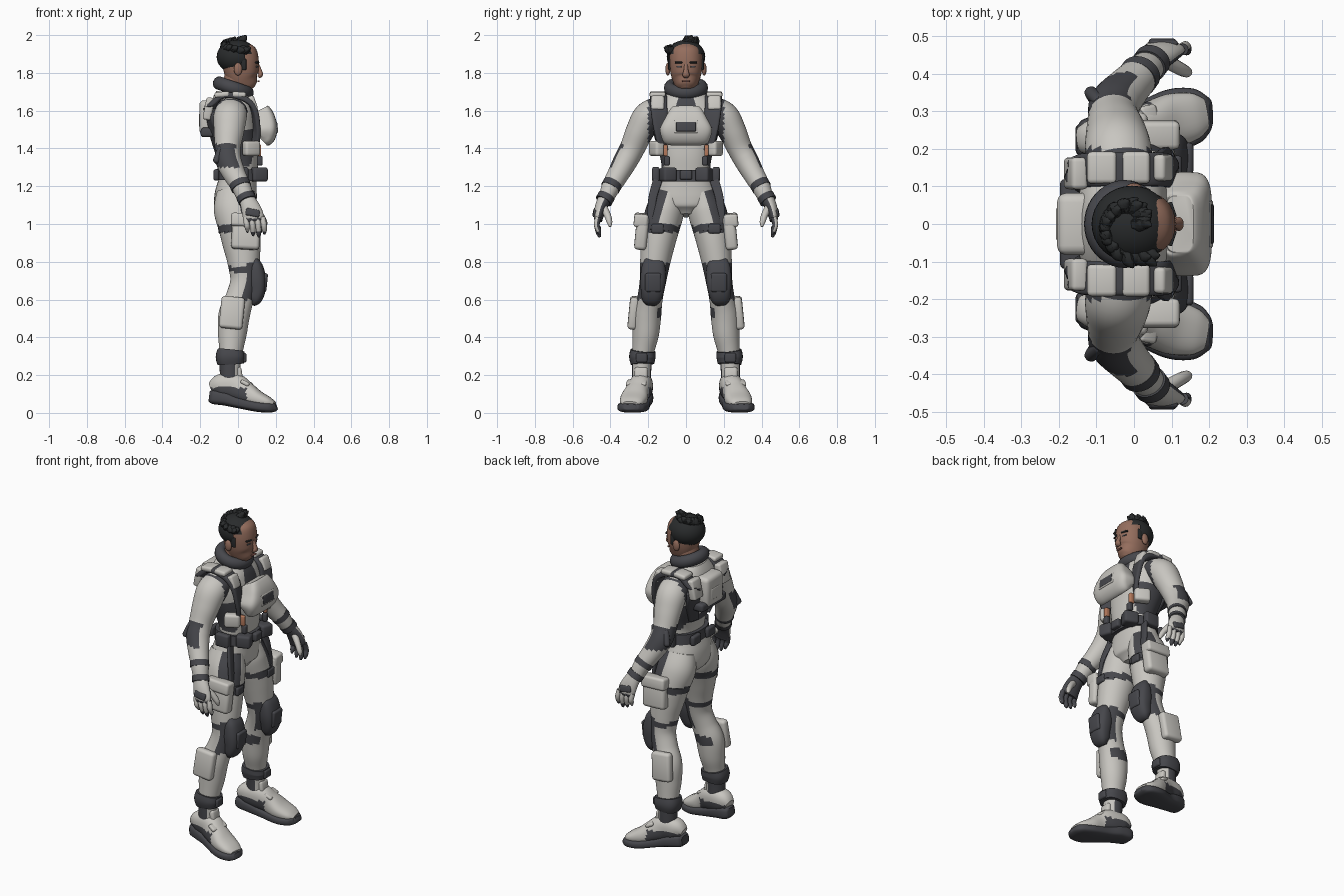
import bpy, bmesh, math, random
from mathutils import Vector, Matrix, Euler

random.seed(4)
PALETTE = {
    "suit_white": (0.58, 0.565, 0.53), "dark_grey": (0.062, 0.063, 0.072),
    "hair_black": (0.022, 0.024, 0.025), "skin": (0.30, 0.155, 0.11),
    "orange": (0.48, 0.20, 0.11), "lip": (0.22, 0.09, 0.07)}
MATS = {}
for n, c in PALETTE.items():
    MATS[n] = bpy.data.materials.new(n)
    MATS[n].diffuse_color = (*c, 1)
W, D, H, S, O, L = PALETTE


def finish(name, bm, mats, rule=None, mirror=False):
    """Turn a bmesh into an object, colour its faces by rule, mirror it across y."""
    bmesh.ops.recalc_face_normals(bm, faces=bm.faces)
    bm.normal_update()
    for f in bm.faces:
        f.smooth = True
        if rule and rule(f.calc_center_median(), f.normal):
            f.material_index = 1
    me = bpy.data.meshes.new(name)
    bm.to_mesh(me)
    bm.free()
    for m in mats:
        me.materials.append(MATS[m])
    ob = bpy.data.objects.new(name, me)
    bpy.context.collection.objects.link(ob)
    if mirror:
        md = ob.modifiers.new("mirror", "MIRROR")
        md.use_axis = (False, True, False)
        md.use_mirror_merge = False
    return ob


def spline(p, steps):
    out = []
    for i in range(len(p) - 1):
        a, b, c, d = p[max(i - 1, 0)], p[i], p[i + 1], p[min(i + 2, len(p) - 1)]
        for k in range(steps):
            t = k / steps
            out.append([0.5 * (2 * q + (r - o) * t + (2 * o - 5 * q + 4 * r - s) * t * t
                               + (3 * q - o - 3 * r + s) * t ** 3)
                        for o, q, r, s in zip(a, b, c, d)])
    return out + [list(p[-1])]


def loft(name, pts, *mats, ref=(1, 0, 0), p=2.0, n=32, steps=6, rule=None, mirror=False):
    """Skin rounded sections (x, y, z, half size along ref, other half size)."""
    bm = bmesh.new()
    pts = spline(pts, steps)
    pos = [Vector(q[:3]) for q in pts]
    rings = []
    for i, q in enumerate(pts):
        t = (pos[min(i + 1, len(pos) - 1)] - pos[max(i - 1, 0)]).normalized()
        u = Vector(ref)
        u = (u - t * u.dot(t)).normalized()
        v = t.cross(u)
        ring = []
        for k in range(n):
            c, s = math.cos(k * math.tau / n), math.sin(k * math.tau / n)
            c, s = (math.copysign(abs(w) ** (2 / p), w) for w in (c, s))
            ring.append(bm.verts.new(pos[i] + u * c * q[3] + v * s * q[4]))
        rings.append(ring)
    for a, b in zip(rings, rings[1:]):
        for k in range(n):
            bm.faces.new((a[k], a[(k + 1) % n], b[(k + 1) % n], b[k]))
    bm.faces.new(rings[0])
    bm.faces.new(rings[-1])
    return finish(name, bm, mats, rule, mirror)


def box(name, loc, size, mat, bevel=0.012, rot=(0, 0, 0), mirror=False):
    bm = bmesh.new()
    bmesh.ops.create_cube(bm, size=1)
    bmesh.ops.scale(bm, vec=size, verts=bm.verts)
    bmesh.ops.bevel(bm, geom=bm.edges[:], offset=min(bevel, min(size) * 0.45), segments=3,
                    profile=0.5, affect="EDGES")
    bmesh.ops.transform(bm, matrix=Matrix.Translation(loc) @ Euler(rot).to_matrix().to_4x4(),
                        verts=bm.verts)
    return finish(name, bm, [mat], mirror=mirror)


def ball(name, loc, size, mat, mirror=False, cut=None):
    bm = bmesh.new()
    bmesh.ops.create_uvsphere(bm, u_segments=32, v_segments=20, radius=1)
    bmesh.ops.transform(bm, matrix=Matrix.Translation(loc) @ Matrix.Diagonal((*size, 1)),
                        verts=bm.verts)
    if cut:
        bmesh.ops.delete(bm, geom=[f for f in bm.faces if cut(f.calc_center_median())],
                         context="FACES")
    return finish(name, bm, [mat], mirror=mirror)


# Head, neck and face
loft("head", [(.06, 0, 1.708, .03, .025), (.05, 0, 1.725, .058, .05), (.028, 0, 1.765, .08, .072),
              (.018, 0, 1.81, .092, .084), (.012, 0, 1.87, .097, .088), (.005, 0, 1.92, .088, .08),
              (0, 0, 1.955, .05, .045)], S, p=2.2)
loft("neck", [(-.03, 0, 1.64, .065, .065), (-.01, 0, 1.78, .062, .065)], S)
loft("nose", [(.104, 0, 1.845, .008, .009), (.116, 0, 1.81, .011, .013), (.119, 0, 1.79, .013, .019),
              (.108, 0, 1.778, .008, .014)], S, n=16)
ball("ear", (0, .096, 1.82), (.022, .013, .034), S, True)
box("eye", (.1, .036, 1.833), (.01, .026, .009), D, .003, (0, 0, .3), True)
box("brow", (.101, .038, 1.855), (.014, .042, .01), H, .004, (0, 0, .32), True)
box("mouth", (.108, 0, 1.756), (.012, .042, .009), L, .004)

# Hair cap with swept tufts
ball("hair_cap", (-.005, 0, 1.885), (.108, .102, .09), H,
     cut=lambda c: c.x > .035 and c.z < 1.905 or c.x > .0 and c.z < 1.85)
box("sideburn", (.03, .088, 1.845), (.028, .012, .06), H, .005, mirror=True)
for i in range(64):
    a, e = i * 2.4, math.radians(8 + 74 * ((i * 0.618) % 1))
    d = Vector((math.cos(a) * math.cos(e), math.sin(a) * math.cos(e), math.sin(e)))
    if d.x > 0.3 and e < 0.35:
        continue
    b = Vector((-.005 + d.x * .092, d.y * .084, 1.885 + d.z * .076))
    tip = b + d * .03 + Vector((.026, random.uniform(-.02, .02), random.uniform(-.012, .018)))
    tip.z = min(tip.z, 1.997)
    tip.x = min(tip.x, .125)
    m = (b + tip) / 2 + d * .007
    loft("hair_tuft", [(*b, .024, .024), (*m, .018, .016), (*tip, .002, .002)], H,
         ref=(.3, .5, .8), n=8, steps=3)

# Tilted neck ring
bm = bmesh.new()
tilt = Matrix.Translation((-.025, 0, 1.72)) @ Matrix.Rotation(.33, 4, "Y")
ring = [[bm.verts.new(tilt @ Vector(((.08 + .032 * math.cos(v)) * math.cos(u),
         (.085 + .032 * math.cos(v)) * math.sin(u), .036 * math.sin(v))))
         for v in (j * math.tau / 14 for j in range(14))] for u in (i * math.tau / 40 for i in range(40))]
for i in range(40):
    for j in range(14):
        bm.faces.new((ring[i][j], ring[i - 1][j], ring[i - 1][j - 1], ring[i][j - 1]))
finish("collar", bm, [D])


# Torso with dark side panels and throat panel
def vest(c, n):
    y = abs(c.y)
    return (1.31 < c.z < 1.5 and y > .09 + .25 * abs(c.z - 1.41) and n.x > -.75) \
        or (c.z > 1.56 and y < .045 and c.x > 0) or (1.36 < c.z < 1.42 and c.x < -.02)


loft("torso", [(-.01, 0, 1.045, .07, .06), (-.015, 0, 1.09, .108, .14), (-.012, 0, 1.15, .112, .165),
               (-.002, 0, 1.22, .102, .145), (.008, 0, 1.28, .095, .128), (.005, 0, 1.36, .105, .138),
               (-.015, 0, 1.47, .122, .17), (-.03, 0, 1.57, .125, .19), (-.032, 0, 1.64, .112, .16),
               (-.03, 0, 1.70, .085, .095)], W, D, p=2.3, n=48, rule=vest)

# Shoulder harness
loft("harness_strap", [(.09, .125, 1.42, .012, .03), (.098, .135, 1.52, .014, .04),
                       (.075, .145, 1.63, .016, .045), (0, .145, 1.675, .016, .045),
                       (-.09, .145, 1.675, .016, .045), (-.145, .14, 1.6, .016, .045),
                       (-.13, .12, 1.5, .014, .04), (-.10, .07, 1.38, .012, .03)], D,
     ref=(.3, 0, 1), p=4, mirror=True)
for nm, loc, sz, r in (("front_pad", (.078, .15, 1.64), (.035, .07, .08), -.35),
                       ("top_pad", (.005, .15, 1.685), (.075, .085, .03), .05),
                       ("rear_top_pad", (-.085, .15, 1.685), (.08, .085, .03), -.1),
                       ("rear_pad", (-.155, .135, 1.61), (.045, .085, .12), .2)):
    box("shoulder_" + nm, loc, sz, W, .012, (0, r, 0), True)

# Back pack
box("back_pack", (-.15, 0, 1.565), (.11, .165, .18), W, .025)
box("back_pack_band", (-.15, 0, 1.485), (.095, .24, .05), D, .015)
box("back_pack_cap", (-.20, 0, 1.55), (.015, .09, .07), W, .007)

# Chest unit and front gear
loft("chest_unit", [(.12, 0, 1.45, .045, .115), (.132, 0, 1.465, .065, .13), (.138, 0, 1.505, .07, .138),
                    (.134, 0, 1.555, .064, .112), (.125, 0, 1.595, .052, .088),
                    (.12, 0, 1.607, .04, .075)], W, p=4)
box("chest_screen_frame", (.2, 0, 1.515), (.015, .125, .068), W, .006, (0, -.12, 0))
box("chest_screen", (.205, 0, 1.515), (.01, .105, .05), D, .004, (0, -.12, 0))
box("chest_pouch", (.07, .155, 1.40), (.09, .055, .08), W, .015, (0, 0, -.5), True)
box("orange_tab", (.108, .108, 1.39), (.03, .022, .06), O, .005, mirror=True)
box("chest_hook", (.115, .1, 1.335), (.03, .03, .05), D, .008, mirror=True)

# Belt
loft("belt", [(.004, 0, 1.23, .118, .148), (.006, 0, 1.29, .116, .142)], D, p=2.4)
box("belt_buckle", (.13, 0, 1.26), (.035, .065, .05), D, .01)
box("belt_pouch", (.11, .095, 1.262), (.085, .075, .075), D, .014, (0, 0, -.35), True)
box("belt_side_pouch", (.01, .16, 1.262), (.09, .04, .08), D, .012, mirror=True)
box("belt_rear_pouch", (-.115, .07, 1.26), (.03, .08, .06), D, .012, mirror=True)


# Arms with dark elbow patches
def elbow(c, n):
    return (1.30 < c.z < 1.425 and n.dot(Vector((-.55, .8, .1))) > .25) or \
        (c.y < .2 and c.z < 1.66 and c.z > 1.40)


loft("arm", [(-.035, .14, 1.60, .085, .075), (-.042, .20, 1.565, .088, .082), (-.048, .245, 1.49, .08, .074),
             (-.055, .285, 1.40, .068, .066), (-.05, .32, 1.335, .068, .064), (-.02, .358, 1.265, .06, .057),
             (.02, .40, 1.19, .05, .049), (.045, .43, 1.12, .042, .037)], W, D, rule=elbow, mirror=True)
box("elbow_pad", (-.095, .325, 1.36), (.035, .07, .10), D, .016, (.45, .1, .6), True)
for k, (x, y, z) in enumerate(((.012, .393, 1.205), (.044, .428, 1.135))):
    loft("wrist_band", [(x - .006, y - .008, z + .014, .055 - k * .006, .052 - k * .006),
                        (x + .006, y + .008, z - .014, .055 - k * .006, .052 - k * .006)], D, mirror=True)
box("arm_label", (-.03, .276, 1.5), (.05, .008, .022), D, .003, (.46, 0, 0), True)

# Gloved hands
palm = lambda c, n: n.y < -.2 or c.z < 1.03
loft("glove", [(.045, .43, 1.135, .04, .036), (.065, .45, 1.09, .05, .032), (.08, .462, 1.045, .055, .027),
               (.085, .464, 1.015, .05, .02)], W, D, rule=palm, mirror=True)
box("knuckle_guard", (.078, .482, 1.06), (.075, .02, .04), D, .009, (.2, .2, 0), True)
for i, tip in enumerate((.955, .937, .93, .945)):
    x = .04 + i * .03
    loft("finger", [(x, .465, 1.035, .015, .016), (x + .007, .472, .995, .015, .015),
                    (x + .01, .462, tip + .02, .013, .013), (x + .01, .455, tip, .005, .006)],
         W, D, n=12, rule=lambda c, n: n.y < .1 or c.z < .96, mirror=True)
loft("thumb", [(.085, .435, 1.085, .02, .02), (.12, .415, 1.045, .017, .018), (.14, .405, 1.01, .015, .015),
               (.147, .402, .985, .006, .006)], W, n=12, mirror=True)


# Legs
def leg_dark(c, n):
    front = n.x > .15 and n.y > .2 and 1.0 < c.z < 1.22
    return front or .955 < c.z < .992 or (c.z < .27 and n.x < .45) or \
        (.6 < c.z < .79 and n.x > .1) or (.745 < c.z < .775) or \
        (.5 < c.z < .56 and n.y < -.75)


loft("leg", [(-.012, .085, 1.17, .1, .075), (-.01, .108, 1.08, .118, .1), (.008, .135, .98, .11, .1),
             (.02, .15, .89, .1, .09), (.03, .163, .8, .086, .08), (.034, .175, .7, .075, .07),
             (.01, .19, .61, .075, .067), (-.02, .205, .52, .083, .074), (-.03, .213, .42, .076, .07),
             (-.036, .225, .34, .064, .06), (-.042, .234, .27, .056, .053), (-.04, .236, .16, .055, .05)],
     W, D, n=40, rule=leg_dark, mirror=True)
loft("knee_pad", [(.085, .172, .815, .02, .045), (.092, .172, .775, .04, .062), (.098, .174, .71, .05, .068),
                  (.1, .178, .65, .046, .062), (.088, .183, .60, .036, .05), (.075, .185, .575, .015, .03)],
     D, p=2.6, mirror=True)
box("knee_plate", (.142, .174, .69), (.025, .085, .1), D, .012, (0, .1, 0), True)

# Leg pouches and bands
box("thigh_pouch", (.042, .235, .955), (.15, .065, .18), W, .02, (.1, .05, 0), True)
box("thigh_pouch_flap", (.042, .238, 1.02), (.158, .075, .07), W, .014, (.1, .05, 0), True)
loft("thigh_strap", [(.01, .139, .96, .112, .1), (.007, .136, .995, .114, .104)], D, mirror=True)
box("thigh_buckle", (.115, .15, .975), (.025, .065, .05), D, .01, mirror=True)
loft("hip_strap", [(.05, .15, 1.23, .01, .025), (.075, .178, 1.13, .01, .022), (.09, .185, 1.0, .01, .022)],
     D, p=4, mirror=True)
box("shin_pouch", (-.032, .278, .53), (.125, .05, .17), W, .018, (.1, .1, 0), True)
loft("ankle_cuff", [(-.038, .230, .258, .07, .062), (-.04, .231, .295, .078, .07),
                    (-.037, .228, .33, .072, .066)], D, p=2.6, mirror=True)
box("ankle_buckle", (.03, .235, .292), (.03, .06, .05), D, .01, mirror=True)


# Boots
def boot_dark(c, n):
    return c.x < .045 and c.z < .135 and abs(n.y) > .35 or c.x < -.1 and c.z < .12


loft("boot", [(-.14, .225, .125, .035, .035), (-.095, .23, .14, .055, .065), (-.02, .24, .135, .06, .075),
              (.04, .26, .105, .063, .062), (.1, .275, .075, .072, .046), (.16, .288, .055, .062, .03),
              (.192, .294, .045, .04, .016)], W, D, ref=(0, 1, 0), p=2.4, rule=boot_dark, mirror=True)
loft("sole", [(-.153, .225, .088, .035, .026), (-.13, .226, .085, .052, .038), (-.07, .236, .075, .062, .036),
              (0, .25, .055, .064, .03), (.1, .276, .034, .082, .028), (.165, .29, .028, .073, .026),
              (.195, .295, .03, .05, .022), (.205, .296, .033, .03, .014)], D,
     ref=(0, 1, 0), p=3.2, mirror=True)
box("boot_strap", (.045, .262, .158), (.05, .11, .022), W, .01, (0, .5, .2), True)
box("boot_tongue", (.005, .238, .205), (.035, .07, .075), W, .014, (0, -.15, 0), True)

# Smooth shading with crisp edges
for ob in bpy.context.collection.objects:
    ob.select_set(True)
    bpy.context.view_layer.objects.active = ob
bpy.ops.object.shade_smooth_by_angle(angle=math.radians(40))
